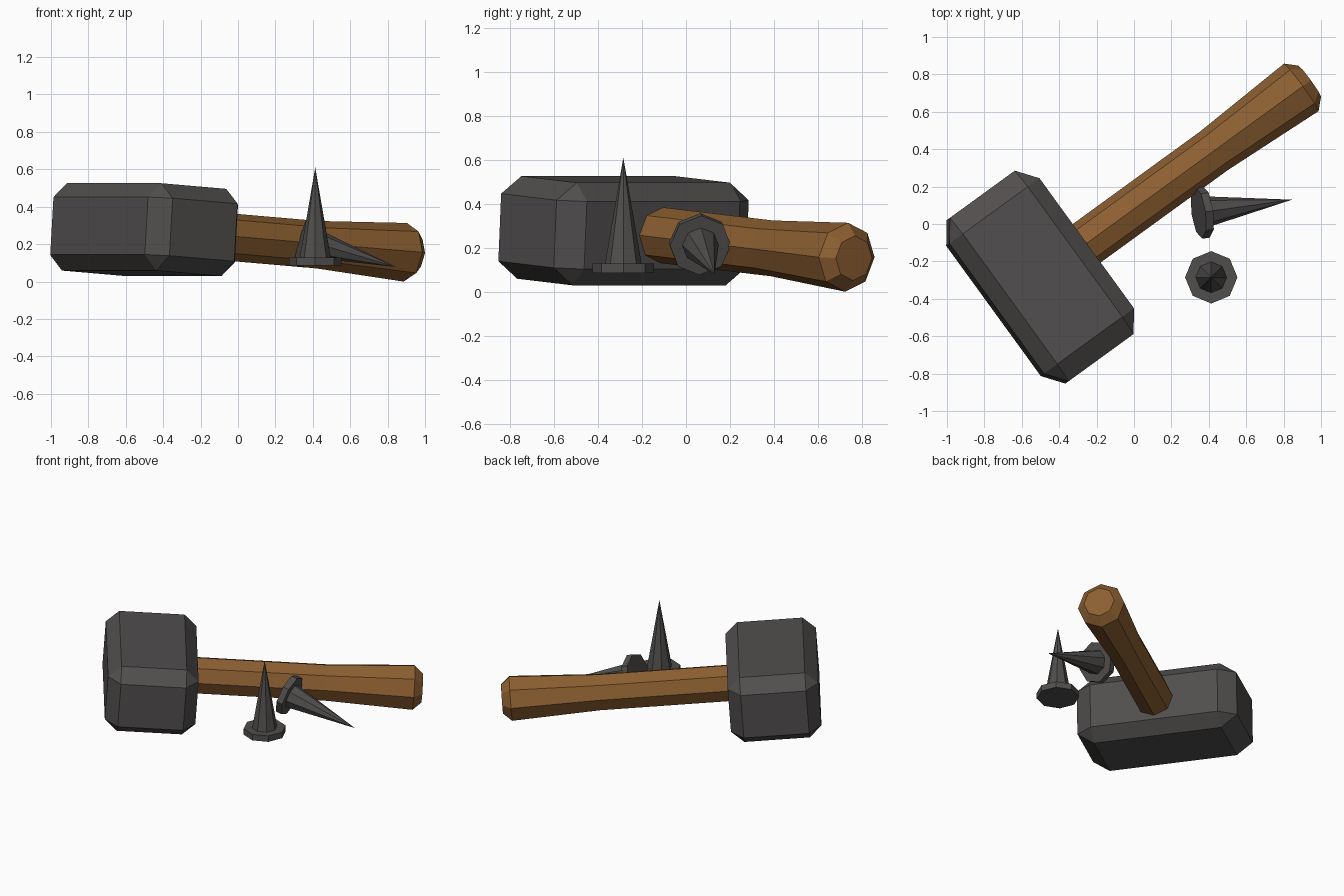
import bpy, bmesh, math
from mathutils import Matrix, Vector

if "Cube" in bpy.data.objects:
    bpy.data.objects.remove(bpy.data.objects["Cube"])


def material(name, rgb):
    m = bpy.data.materials.new(name)
    m.diffuse_color = (*rgb, 1)
    m.use_nodes = True
    m.node_tree.nodes["Principled BSDF"].inputs["Base Color"].default_value = m.diffuse_color
    return m


iron = material("dark iron", (0.082, 0.077, 0.075))
wood = material("brown wood", (0.265, 0.115, 0.031))


def finish(name, bm, matrix, mat):
    bmesh.ops.recalc_face_normals(bm, faces=bm.faces)
    me = bpy.data.meshes.new(name)
    bm.to_mesh(me)
    bm.free()
    me.materials.append(mat)
    ob = bpy.data.objects.new(name, me)
    ob.matrix_world = matrix
    bpy.context.collection.objects.link(ob)
    return ob


def chamfered_box(name, half, cut, matrix, mat):
    """Box with every edge and corner cut, as the hull of its face corners."""
    bm = bmesh.new()
    for axis in range(3):
        for a in (-1, 1):
            for b in (-1, 1):
                for c in (-1, 1):
                    s = (a, b, c)
                    bm.verts.new([s[i] * (half[i] - (0 if i == axis else cut[i]))
                                  for i in range(3)])
    bmesh.ops.convex_hull(bm, input=bm.verts)
    bmesh.ops.dissolve_limit(bm, angle_limit=math.radians(1),
                             verts=bm.verts, edges=bm.edges)
    return finish(name, bm, matrix, mat)


def turned(name, profile, matrix, mat, sides=8):
    """Eight-sided solid along local z from (radius, height) pairs."""
    bm = bmesh.new()
    rings = []
    for r, z in profile:
        if r == 0:
            rings.append([bm.verts.new((0, 0, z))])
        else:
            rings.append([bm.verts.new((r * math.cos(2 * math.pi * i / sides),
                                        r * math.sin(2 * math.pi * i / sides), z))
                          for i in range(sides)])
    for lo, hi in zip(rings, rings[1:]):
        for i in range(sides):
            j = (i + 1) % sides
            if len(hi) == 1:
                bm.faces.new((lo[i], lo[j], hi[0]))
            else:
                bm.faces.new((lo[i], lo[j], hi[j], hi[i]))
    for ring in (rings[0], rings[-1]):
        if len(ring) > 1:
            bm.faces.new(ring)
    return finish(name, bm, matrix, mat)


# Hammer: lying turned in plan and tipped so the handle end touches the ground
hammer = (Matrix.Translation((-0.502, -0.284, 0.277))
          @ Matrix.Rotation(math.radians(36), 4, 'Z')
          @ Matrix.Rotation(math.radians(4.0), 4, 'Y'))
chamfered_box("hammer_head", (0.298, 0.54, 0.234), (0.083, 0.11, 0.08), hammer, iron)
turned("handle", [(0.127, 0.2), (0.127, 1.15), (0.157, 1.73), (0.102, 1.787)],
       hammer @ Matrix.Rotation(math.radians(90), 4, 'Y'), wood)

# Spikes: flat octagonal head and a long point
spike = [(0.14, 0), (0.14, 0.043), (0.083, 0.043), (0, 0.525)]
turned("standing_spike", spike, Matrix.Translation((0.413, -0.285, 0.085)), iron)

base, tip = Vector((0.345, 0.06, 0.222)), Vector((0.845, 0.13, 0.078))
aim = (tip - base).to_track_quat('Z', 'Y').to_matrix().to_4x4()
turned("fallen_spike", spike, Matrix.Translation(base) @ aim, iron)
